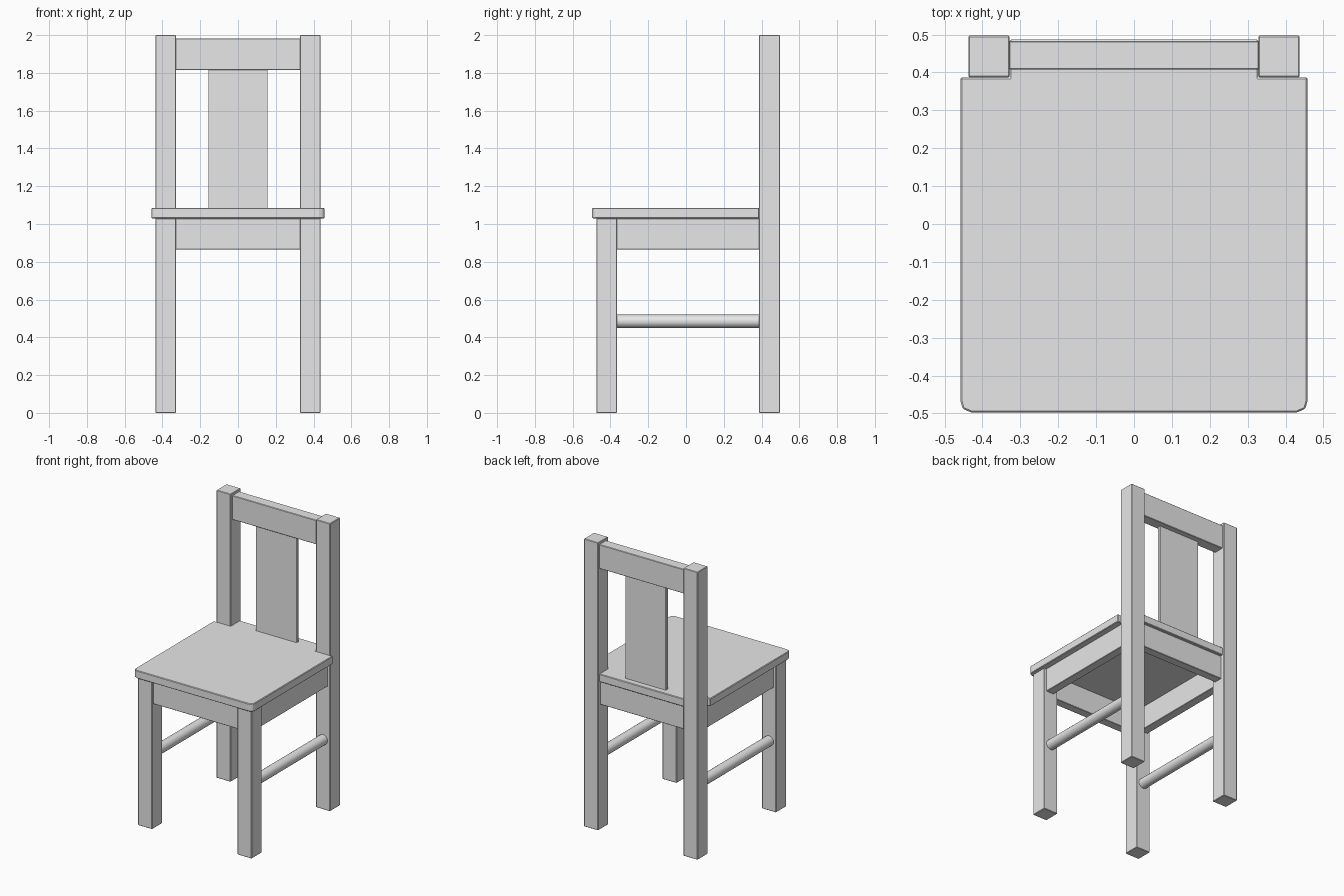
import bpy
import bmesh

old = bpy.data.objects.get("Cube")
if old:
    bpy.data.objects.remove(old)

# One painted grey finish
grey = bpy.data.materials.new("grey_paint")
grey.use_nodes = True
GREY = (0.8, 0.8, 0.8, 1)
grey.diffuse_color = GREY
grey.node_tree.nodes["Principled BSDF"].inputs["Base Color"].default_value = GREY


def finish(name, bm, bevel=0.0):
    bmesh.ops.recalc_face_normals(bm, faces=bm.faces)
    mesh = bpy.data.meshes.new(name)
    bm.to_mesh(mesh)
    bm.free()
    mesh.materials.append(grey)
    obj = bpy.data.objects.new(name, mesh)
    bpy.context.collection.objects.link(obj)
    if bevel:
        mod = obj.modifiers.new("soft_edges", "BEVEL")
        mod.width = bevel
        mod.segments = 1
    return obj


def box(name, xs, ys, zs, bevel=0.003):
    bm = bmesh.new()
    bmesh.ops.create_cube(bm, size=1)
    for v in bm.verts:
        for i, (lo, hi) in enumerate((xs, ys, zs)):
            v.co[i] = hi if v.co[i] > 0 else lo
    return finish(name, bm, bevel)


def span(side, a, b):
    return sorted((side * a, side * b))


# Legs, side aprons and round stretchers, mirrored across x
for side, word in ((1, "left"), (-1, "right")):
    leg_x = span(side, 0.328, 0.437)
    box(f"front_leg_{word}", leg_x, (-0.475, -0.365), (0, 1.03))
    box(f"back_post_{word}", leg_x, (0.387, 0.497), (0, 2))
    box(f"side_apron_{word}", span(side, 0.36, 0.42), (-0.367, 0.389), (0.865, 1.03))

    bm = bmesh.new()
    bmesh.ops.create_cone(bm, cap_ends=True, segments=20, radius1=0.035,
                          radius2=0.035, depth=0.76)
    rod = finish(f"stretcher_{word}", bm)
    rod.rotation_euler.x = 1.5708
    rod.location = (side * 0.383, 0.011, 0.485)
    bpy.ops.object.select_all(action="DESELECT")
    rod.select_set(True)
    bpy.context.view_layer.objects.active = rod
    bpy.ops.object.shade_smooth_by_angle()

# Front and back aprons
box("front_apron", (-0.33, 0.33), (-0.46, -0.40), (0.865, 1.03))
box("back_apron", (-0.33, 0.33), (0.41, 0.47), (0.865, 1.03))

# Seat with clipped front corners and a tongue between the back posts
half = [(0.43, -0.497), (0.452, -0.488), (0.458, -0.467),
        (0.458, 0.387), (0.328, 0.387), (0.328, 0.487)]
outline = half + [(-x, y) for x, y in reversed(half)]
bm = bmesh.new()
base = bm.faces.new([bm.verts.new((x, y, 1.03)) for x, y in outline])
top = bmesh.ops.extrude_face_region(bm, geom=[base])
for v in top["geom"]:
    if isinstance(v, bmesh.types.BMVert):
        v.co.z = 1.085
finish("seat", bm, 0.004)

# Backrest
box("top_rail", (-0.33, 0.33), (0.408, 0.483), (1.815, 1.983))
box("back_slat", (-0.157, 0.157), (0.42, 0.445), (1.08, 1.82), 0.002)
